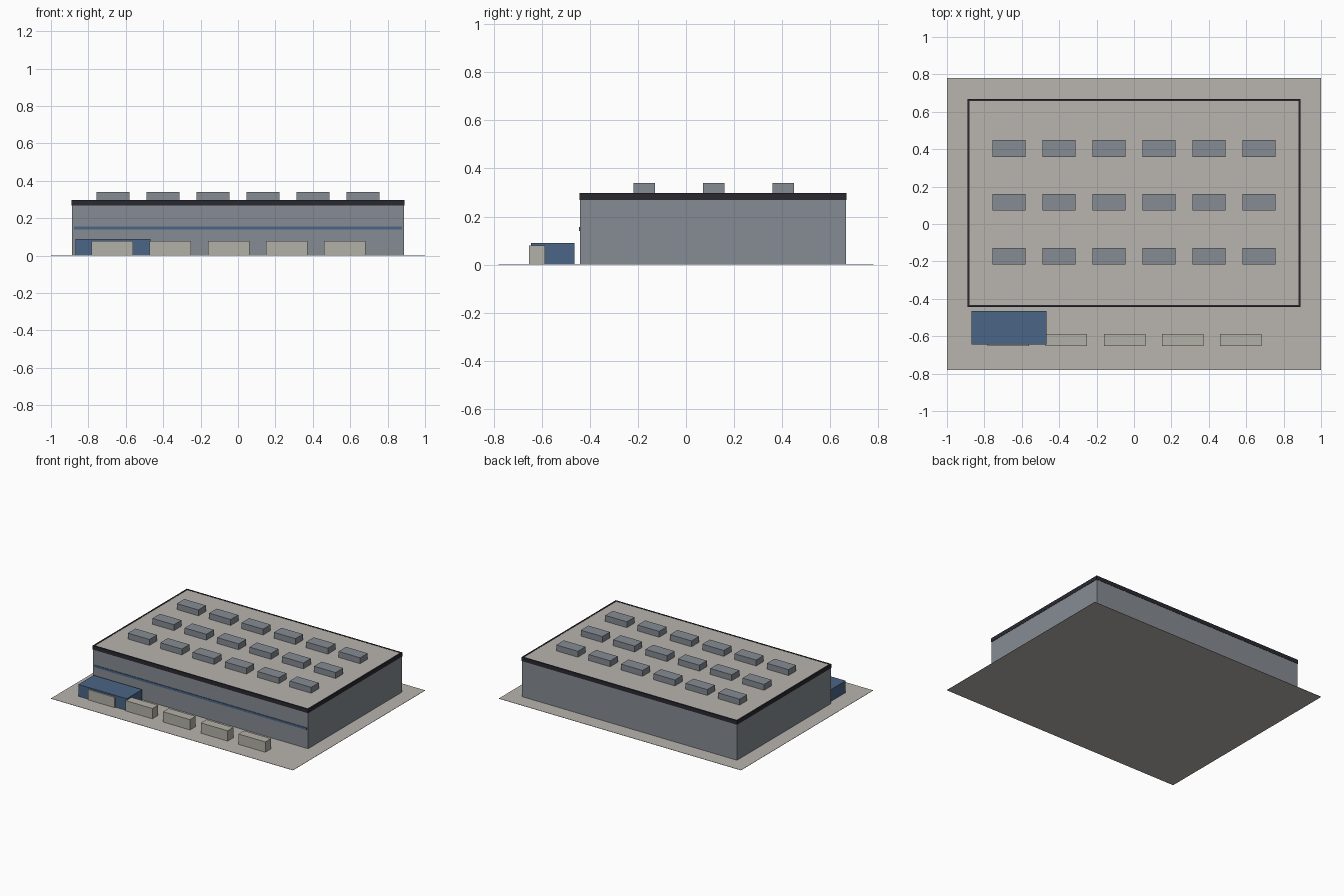
import bpy

if "Cube" in bpy.data.objects:
    bpy.data.objects.remove(bpy.data.objects["Cube"])


def material(name, rgb):
    m = bpy.data.materials.new(name)
    m.diffuse_color = (*rgb, 1)
    m.use_nodes = True
    m.node_tree.nodes["Principled BSDF"].inputs["Base Color"].default_value = m.diffuse_color
    return m


GREY = material("wall grey", (0.235, 0.262, 0.29))
PAVE = material("concrete", (0.48, 0.455, 0.42))
DOCK = material("dock beige", (0.45, 0.44, 0.385))
BLUE = material("blue", (0.07, 0.13, 0.235))
DARK = material("trim black", (0.022, 0.022, 0.03))


def box(name, x, y, z, mat):
    """Box from (min, max) pairs."""
    verts = [(a, b, c) for a in x for b in y for c in z]
    faces = [(0, 1, 3, 2), (4, 6, 7, 5), (0, 4, 5, 1),
             (2, 3, 7, 6), (0, 2, 6, 4), (1, 5, 7, 3)]
    me = bpy.data.meshes.new(name)
    me.from_pydata(verts, [], faces)
    me.materials.append(mat)
    ob = bpy.data.objects.new(name, me)
    bpy.context.collection.objects.link(ob)
    return ob


X, Y0, Y1 = 0.89, -0.443, 0.668   # building footprint
T = 0.011                         # parapet thickness

# site slab and main hall
box("ground_slab", (-1, 1), (-0.78, 0.78), (0, 0.002), PAVE)
box("main_hall", (-X + 0.002, X - 0.002), (Y0 + 0.002, Y1 - 0.002), (0.001, 0.268), GREY)
box("roof_deck", (-X + T, X - T), (Y0 + T, Y1 - T), (0.268, 0.296), PAVE)

# parapet band around the roof
box("parapet_front", (-X, X), (Y0, Y0 + T), (0.268, 0.298), DARK)
box("parapet_back", (-X, X), (Y1 - T, Y1), (0.268, 0.298), DARK)
box("parapet_left", (-X, -X + T), (Y0 + T, Y1 - T), (0.268, 0.298), DARK)
box("parapet_right", (X - T, X), (Y0 + T, Y1 - T), (0.268, 0.298), DARK)

# painted stripe on the front wall
box("front_stripe", (-0.877, 0.877), (Y0 - 0.002, Y0 + 0.002), (0.14, 0.156), BLUE)

# rooftop units, 6 x 3
for r in range(3):
    for c in range(6):
        x, y = -0.668 + 0.2672 * c, -0.173 + 0.2885 * r
        box(f"roof_unit_{r}_{c}", (x - 0.089, x + 0.089), (y - 0.0445, y + 0.0445),
            (0.295, 0.34), GREY)

# entrance block
box("entrance_block", (-0.868, -0.468), (-0.644, -0.464), (0.001, 0.09), BLUE)

# loading docks along the front
for i in range(5):
    x = -0.672 + 0.311 * i
    box(f"loading_dock_{i}", (x - 0.111, x + 0.111), (-0.653, -0.587), (0.001, 0.079), DOCK)
